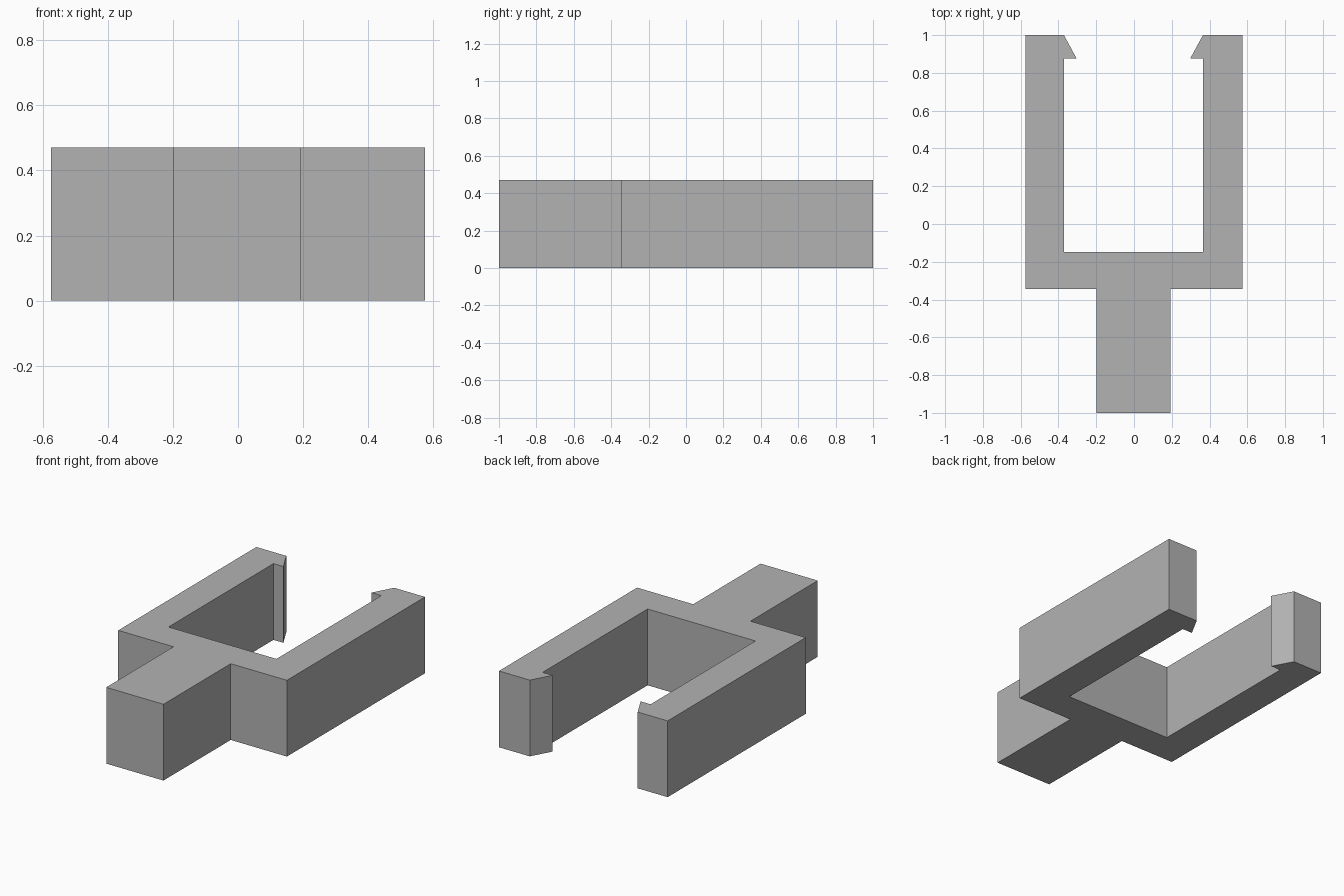
import bpy
import bmesh

cube = bpy.data.objects.get("Cube")
if cube:
    bpy.data.objects.remove(cube, do_unlink=True)

HEIGHT = 0.47
INNER_SHIFT = -0.003  # stem, slot and hooks sit slightly off centre

# One plain colour
grey = bpy.data.materials.new("plain_grey")
grey.use_nodes = True
colour = (0.45, 0.45, 0.45, 1.0)
grey.diffuse_color = colour
grey.node_tree.nodes["Principled BSDF"].inputs["Base Color"].default_value = colour

# Left half of the outline: stem, shoulder, arm, barbed hook, slot
half = [
    (0.195, -1.0), (0.195, -0.345),
    (0.575, -0.345), (0.575, 1.0),
    (0.368, 1.0), (0.30, 0.875),
    (0.368, 0.875), (0.368, -0.147),
]
mirrored = [(-x, y) for x, y in reversed(half)]


def place(point):
    x, y = point
    return (x if abs(x) > 0.5 else x + INNER_SHIFT, y, 0)


# Extrude the whole outline into the clip
bm = bmesh.new()
base = bm.faces.new([bm.verts.new(place(p)) for p in half + mirrored])
result = bmesh.ops.extrude_face_region(bm, geom=[base], use_keep_orig=True)
top = [v for v in result["geom"] if isinstance(v, bmesh.types.BMVert)]
bmesh.ops.translate(bm, verts=top, vec=(0, 0, HEIGHT))
bmesh.ops.recalc_face_normals(bm, faces=bm.faces)

mesh = bpy.data.meshes.new("forked_clip")
bm.to_mesh(mesh)
bm.free()
mesh.materials.append(grey)
clip = bpy.data.objects.new("forked_clip", mesh)
bpy.context.collection.objects.link(clip)
